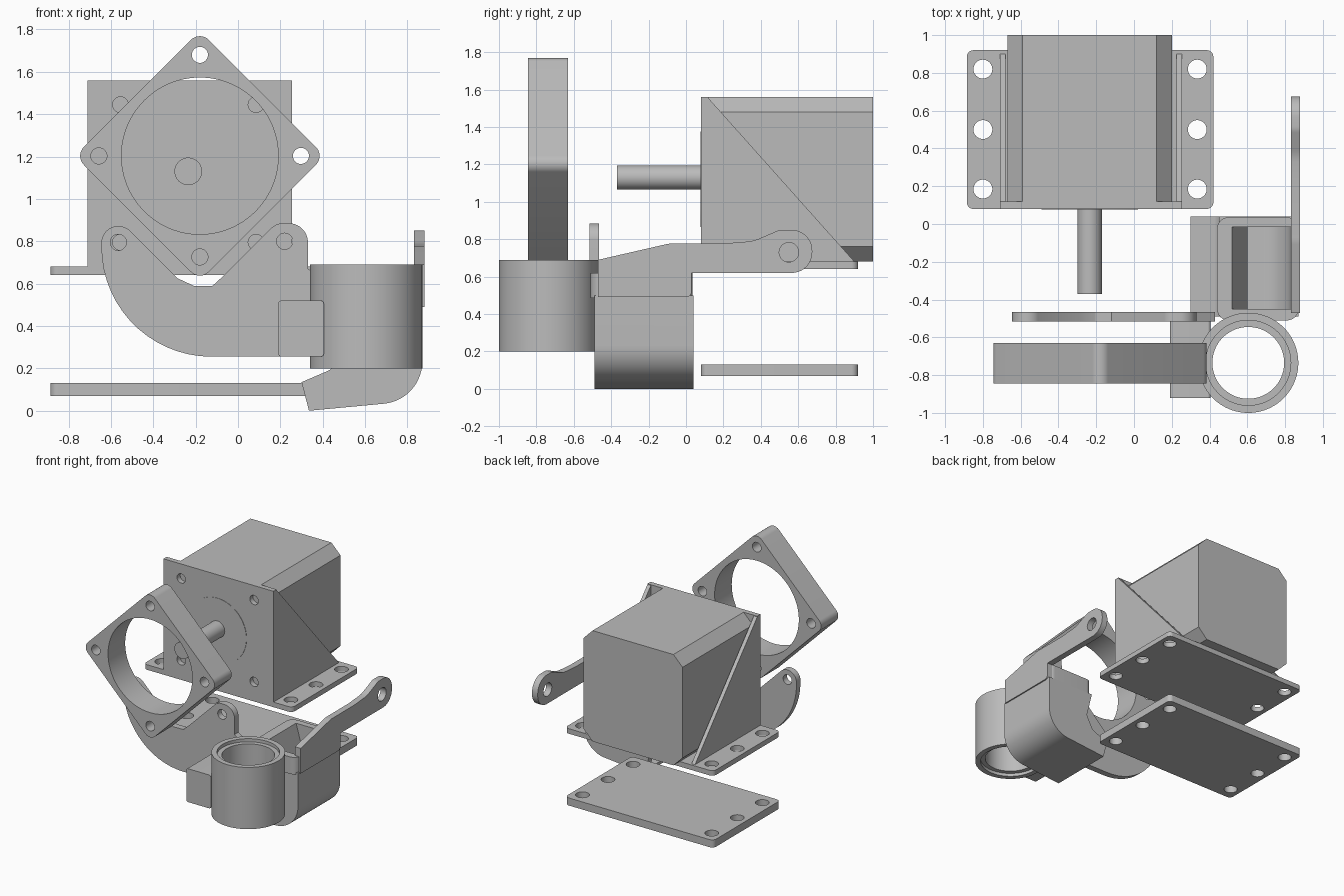
import bpy, bmesh, math
from mathutils import Vector

cube = bpy.data.objects.get("Cube")
if cube:
    bpy.data.objects.remove(cube, do_unlink=True)

GREY = (0.5, 0.5, 0.5, 1)
mat = bpy.data.materials.new("plain grey")
mat.use_nodes = True
mat.diffuse_color = GREY
mat.node_tree.nodes["Principled BSDF"].inputs["Base Color"].default_value = GREY


def fillet(corners):
    """Outline from (u, v) or (u, v, radius) corners, with rounded corners."""
    out, n = [], len(corners)
    for i, c in enumerate(corners):
        p = Vector(c[:2])
        r = c[2] if len(c) > 2 else 0
        if not r:
            out.append(p)
            continue
        a = (Vector(corners[i - 1][:2]) - p).normalized()
        b = (Vector(corners[(i + 1) % n][:2]) - p).normalized()
        half = a.angle(b) / 2
        centre = p + (a + b).normalized() * r / math.sin(half)
        t = r / math.tan(half)
        s, e = p + a * t - centre, p + b * t - centre
        start = math.atan2(s.y, s.x)
        sweep = math.remainder(math.atan2(e.y, e.x) - start, math.tau)
        steps = max(4, int(abs(sweep) * 10))
        for k in range(steps + 1):
            g = start + sweep * k / steps
            out.append(centre + r * Vector((math.cos(g), math.sin(g))))
    return out


def rect(u0, u1, v0, v1, r=0):
    return [(u0, v0, r), (u1, v0, r), (u1, v1, r), (u0, v1, r)]


def circle(u, v, r, n=64):
    return [(u + r * math.cos(math.tau * k / n), v + r * math.sin(math.tau * k / n))
            for k in range(n)]


PLACE = {"x": lambda u, v, w: (w, u, v),
         "y": lambda u, v, w: (u, w, v),
         "z": lambda u, v, w: (u, v, w)}


def prism(name, axis, outline, lo, hi):
    """Extrude an outline along an axis between two positions."""
    bm = bmesh.new()
    pts = fillet(outline)
    rings = [[bm.verts.new(PLACE[axis](p.x, p.y, w)) for p in pts] for w in (lo, hi)]
    bm.faces.new(rings[0])
    bm.faces.new(rings[1])
    for i in range(len(pts)):
        bm.faces.new((rings[0][i - 1], rings[0][i], rings[1][i], rings[1][i - 1]))
    bmesh.ops.recalc_face_normals(bm, faces=bm.faces)
    mesh = bpy.data.meshes.new(name)
    bm.to_mesh(mesh)
    bm.free()
    mesh.materials.append(mat)
    ob = bpy.data.objects.new(name, mesh)
    bpy.context.collection.objects.link(ob)
    return ob


def combine(ob, others, operation="DIFFERENCE"):
    """Apply booleans and remove the helper solids."""
    for other in others:
        mod = ob.modifiers.new("bool", "BOOLEAN")
        mod.operation, mod.solver, mod.object = operation, "EXACT", other
        bpy.context.view_layer.objects.active = ob
        bpy.ops.object.modifier_apply(modifier=mod.name)
        bpy.data.objects.remove(other, do_unlink=True)
    return ob


def drill(ob, axis, centres, r, lo, hi, n=32):
    return combine(ob, [prism("cutter", axis, circle(u, v, r, n), lo, hi)
                        for u, v in centres])


# Motor with chamfered body, pilot boss and shaft
MX, MZ = -0.235, 1.12
x0, x1, z0, z1, c = -0.67, 0.2, 0.68, 1.56, 0.08
prism("motor_body", "y", [(x0 + c, z0), (x1 - c, z0), (x1, z0 + c), (x1, z1 - c),
                          (x1 - c, z1), (x0 + c, z1), (x0, z1 - c), (x0, z0 + c)], 0.12, 1)
prism("motor_boss", "y", circle(MX, MZ, 0.255), 0.077, 0.12)
prism("motor_shaft", "y", circle(MX, MZ + 0.01, 0.065, 40), -0.37, 0.1)

# Motor bracket: face plate, gussets and flanged foot
face = prism("bracket_face", "y", rect(-0.71, 0.255, 0.66, 1.56), 0.08, 0.12)
drill(face, "y", [(MX + i * 0.32, MZ + j * 0.325) for i in (-1, 1) for j in (-1, 1)],
      0.037, 0, 0.2)
for side, gx in (("right", -0.71), ("left", 0.225)):
    prism(side + "_gusset", "x", [(0.08, 1.56), (0.115, 1.56), (0.91, 0.67), (0.08, 0.67)],
          gx, gx + 0.03)
foot_holes = [(x, y) for x in (-0.8, 0.335) for y in (0.185, 0.5, 0.82)]
for name, lo, hi in (("bracket_foot", 0.64, 0.68), ("base_plate", 0.07, 0.13)):
    plate = prism(name, "z", rect(-0.885, 0.42, 0.08, 0.92, 0.035), lo, hi)
    drill(plate, "z", foot_holes, 0.05, lo - 0.1, hi + 0.1)

# Diamond spacer ring
RX, RZ, D, H = -0.18, 1.203, 0.59, 0.477
ring = prism("spacer_ring", "y", [(RX, RZ - D, 0.06), (RX + D, RZ, 0.06),
                                  (RX, RZ + D, 0.06), (RX - D, RZ, 0.06)], -0.845, -0.63)
drill(ring, "y", [(RX, RZ)], 0.37, -1, -0.5, 96)
drill(ring, "y", [(RX + H, RZ), (RX - H, RZ), (RX, RZ + H), (RX, RZ - H)], 0.038, -1, -0.5)

# Curved mounting plate with two ears
mount = prism("mounting_plate", "y", [
    (0.43, 0.255), (0.43, 0.6), (0.33, 0.67), (0.33, 0.885, 0.09), (0.18, 0.885, 0.08),
    (-0.065, 0.64), (-0.12, 0.59), (-0.205, 0.588), (-0.285, 0.625),
    (-0.645, 0.985, 0.08), (-0.645, 0.255, 0.52)], -0.515, -0.465)
drill(mount, "y", [(-0.565, 0.795), (0.22, 0.8)], 0.038, -0.6, -0.4)
prism("holder_block", "y", rect(0.19, 0.405, 0.255, 0.52, 0.015), -0.92, -0.5)

# Round sensor holder with a stepped bore
CX, CY = 0.605, -0.735
holder = prism("round_holder", "z", circle(CX, CY, 0.265, 96), 0.2, 0.69)
drill(holder, "z", [(CX, CY)], 0.19, 0.1, 0.8, 80)
for lo, hi in ((0.1, 0.225), (0.665, 0.8)):
    drill(holder, "z", [(CX, CY)], 0.225, lo, hi, 80)

# Air duct: elbow, collar and hollow passage
duct = prism("air_duct", "y", [
    (0.45, 0.5), (0.87, 0.5), (0.87, 0.05, 0.2), (0.335, 0), (0.3, 0.135),
    (0.44, 0.195, 0.05), (0.5, 0.3, 0.05)], -0.49, 0.04)
collar = prism("collar", "z", rect(0.44, 0.87, -0.51, 0.035, 0.06), 0.485, 0.62)
combine(duct, [collar], "UNION")
passage = prism("passage", "y", [
    (0.52, 0.7), (0.83, 0.7), (0.83, 0.09, 0.17), (0.25, 0.022), (0.25, 0.08),
    (0.45, 0.155, 0.05), (0.6, 0.35), (0.52, 0.62)], -0.45, -0.015)
combine(duct, [passage])

# Side arm with an eyelet
arm = prism("side_arm", "x", [
    (-0.47, 0.49), (0.03, 0.49, 0.03), (0.03, 0.62), (0.675, 0.62, 0.11),
    (0.675, 0.85, 0.11), (0.5, 0.85, 0.08), (0.36, 0.79, 0.2), (0.2, 0.777),
    (-0.09, 0.777, 0.15), (-0.47, 0.69)], 0.83, 0.88)
drill(arm, "x", [(0.55, 0.73)], 0.052, 0.7, 1)

# Smooth the round walls, keep edges crisp
for ob in bpy.context.scene.objects:
    ob.select_set(ob.type == "MESH")
bpy.context.view_layer.objects.active = duct
bpy.ops.object.shade_smooth_by_angle(angle=math.radians(25))
